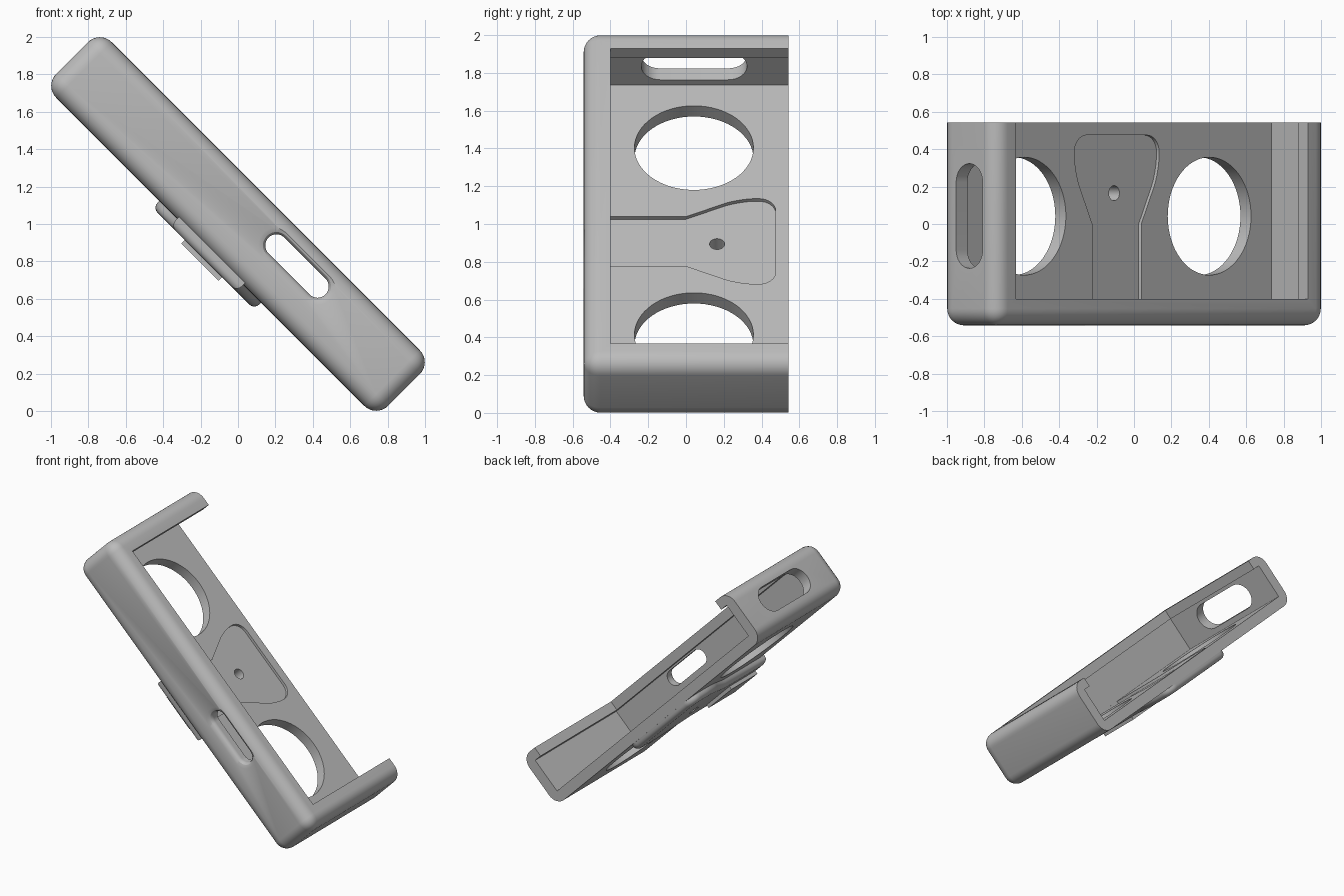
import bpy, bmesh, math
from mathutils import Matrix, Vector

if "Cube" in bpy.data.objects:
    bpy.data.objects.remove(bpy.data.objects["Cube"], do_unlink=True)

grey = bpy.data.materials.new("plain grey")
grey.use_nodes = True
colour = (0.5, 0.5, 0.5, 1)
grey.diffuse_color = colour
grey.node_tree.nodes["Principled BSDF"].inputs["Base Color"].default_value = colour

# The tray is built lying flat (x long, z thick), then tipped by 45 degrees
TILT = Matrix.Translation((0, 0, 1)) @ Matrix.Rotation(math.radians(45), 4, "Y")
LENGTH, THICK, Y0, Y1 = 1.255, 0.21, -0.542, 0.542


def to_object(name, bm):
    bmesh.ops.recalc_face_normals(bm, faces=bm.faces)
    mesh = bpy.data.meshes.new(name)
    bm.to_mesh(mesh)
    bm.free()
    obj = bpy.data.objects.new(name, mesh)
    bpy.context.collection.objects.link(obj)
    mesh.materials.append(grey)
    return obj


def box_mesh(lo, hi):
    bm = bmesh.new()
    bmesh.ops.create_cube(bm, size=1)
    lo, hi = Vector(lo), Vector(hi)
    for v in bm.verts:
        v.co = Vector([lo[i] if v.co[i] < 0 else hi[i] for i in range(3)])
    return bm


def box(name, lo, hi):
    return to_object(name, box_mesh(lo, hi))


def loft_mesh(rings):
    """Closed solid through rings with equal point counts."""
    bm = bmesh.new()
    loops = [[bm.verts.new(p) for p in ring] for ring in rings]
    n = len(loops[0])
    for a, b in zip(loops, loops[1:]):
        for i in range(n):
            j = (i + 1) % n
            bm.faces.new((a[i], a[j], b[j], b[i]))
    bm.faces.new(loops[0][::-1])
    bm.faces.new(loops[-1])
    return bm


def stadium(centre, half, r, steps=16):
    """Long-slot outline: two half circles joined by straight sides."""
    pts = []
    for side in (1, -1):
        for i in range(steps + 1):
            a = -math.pi / 2 + math.pi * i / steps
            pts.append((centre[0] + side * (half + r * math.cos(a)),
                        centre[1] + side * r * math.sin(a)))
    return pts


def cylinder(name, x, y, r):
    bm = bmesh.new()
    bmesh.ops.create_cone(bm, cap_ends=True, segments=64, radius1=r, radius2=r,
                          depth=1, matrix=Matrix.Translation((x, y, 0)))
    return to_object(name, bm)


def paddle_mesh(grow, start, z_low, z_high):
    """Narrow neck that flares to a wide rounded head."""
    half = [(0.185 + grow, start), (0.185 + grow, 0), (0.32 + grow, 0.28),
            (0.32 + grow, 0.475 + grow)]
    outline = half + [(-x, y) for x, y in reversed(half)]
    bm = loft_mesh([[(x, y, z) for x, y in outline] for z in (z_low, z_high)])
    head = [e for e in bm.edges if abs(e.verts[0].co.z - e.verts[1].co.z) > 0.001
            and e.verts[0].co.y > 0.2]
    bmesh.ops.bevel(bm, geom=head, offset=0.09, segments=8, profile=0.5,
                    affect="EDGES")
    return bm


def cut(obj, cutters):
    for c in cutters:
        c.hide_render = True
        mod = obj.modifiers.new("cut", "BOOLEAN")
        mod.operation, mod.solver, mod.object = "DIFFERENCE", "EXACT", c
    deps = bpy.context.evaluated_depsgraph_get()
    mesh = bpy.data.meshes.new_from_object(obj.evaluated_get(deps))
    obj.modifiers.clear()
    obj.data = mesh


# Tray shell: rounded everywhere except around the open end
bm = box_mesh((-LENGTH, Y0, -THICK), (LENGTH, Y1, THICK))
rounded = [e for e in bm.edges if not all(v.co.y > 0 for v in e.verts)]
bmesh.ops.bevel(bm, geom=rounded, offset=0.09, segments=8, profile=0.5, affect="EDGES")
tray = to_object("tray", bm)

# Inner pocket and the smaller opening that leaves a lip
pocket = box("pocket_cutter", (-1.17, -0.46, -0.13), (1.17, 0.7, 0.137))
opening = box("opening_cutter", (-1.104, -0.4, 0.05), (1.104, 0.7, 0.4))

# Round windows and screw hole in the floor
windows = [cylinder("window_cutter", s * 0.70, 0.042, 0.315) for s in (-1, 1)]
screw = cylinder("screw_cutter", 0, 0.165, 0.04)

# Shallow paddle recess in the floor
recess = to_object("recess_cutter", paddle_mesh(0, -0.459, -0.15, 0))

# Side slot with a flared rim
flare = 0.038
rings = [[(x, y, z) for x, z in stadium((0.382, 0.064), 0.155, r)] for y, r in
         [(Y0 - 0.05, 0.06 + flare)]
         + [(Y0 + flare * math.sin(a), 0.06 + flare * (1 - math.sin(math.acos(1 - math.sin(a)))))
            for a in [math.pi / 2 * i / 6 for i in range(7)]]
         + [(-0.3, 0.06)]]
side_slot = to_object("side_slot_cutter", loft_mesh(rings))

# Slot through the upper end wall
rings = [[(x, y, z) for y, z in stadium((0.043, 0.01), 0.18, 0.1)] for x in (-1.4, -1.1)]
end_slot = to_object("end_slot_cutter", loft_mesh(rings))

cutters = [pocket, opening, recess, screw, side_slot, end_slot] + windows
cut(tray, cutters)

# Paddle-shaped boss under the floor, with a rounded lower rim
bm = paddle_mesh(0.065, -0.5, -0.262, -0.17)
rim = [e for e in bm.edges if all(v.co.z < -0.25 for v in e.verts)]
bmesh.ops.bevel(bm, geom=rim, offset=0.04, segments=5, profile=0.5, affect="EDGES")
boss = to_object("mounting_boss", bm)
cut(boss, [screw])

# Small pad on the boss
pad = box("boss_pad", (-0.14, -0.45, -0.288), (0.14, -0.13, -0.24))

for c in cutters:
    bpy.data.objects.remove(c, do_unlink=True)

# Tip the parts into place and shade them
bpy.ops.object.select_all(action="DESELECT")
for obj in (tray, boss, pad):
    obj.data.transform(TILT)
    obj.select_set(True)
bpy.context.view_layer.objects.active = tray
bpy.ops.object.shade_smooth_by_angle(angle=math.radians(30))
